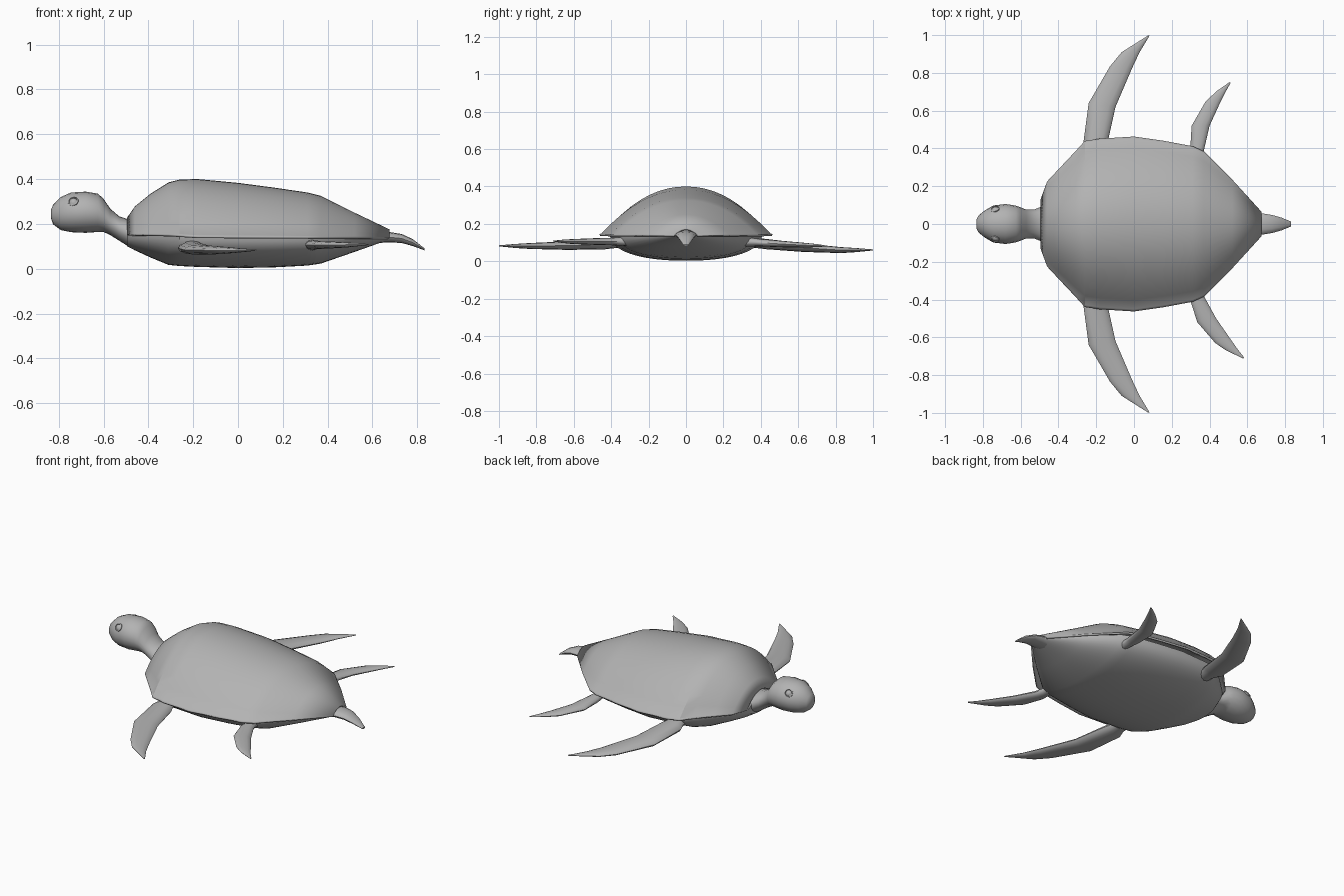
import bpy, bmesh, math
from mathutils import Vector

skin = bpy.data.materials.new("plain_grey")
skin.diffuse_color = (0.45, 0.45, 0.45, 1)


def make(name, rings, closed=True, caps=True, angle=30):
    """Skin a list of equal-length point rings into a mesh object."""
    bm = bmesh.new()
    rows = [[bm.verts.new(p) for p in r] for r in rings]
    n = len(rows[0])
    for a, b in zip(rows, rows[1:]):
        for i in range(n if closed else n - 1):
            j = (i + 1) % n
            bm.faces.new((a[i], a[j], b[j], b[i]))
    if caps:
        bm.faces.new(rows[0])
        bm.faces.new(rows[-1])
    bmesh.ops.recalc_face_normals(bm, faces=bm.faces)
    me = bpy.data.meshes.new(name)
    bm.to_mesh(me)
    bm.free()
    ob = bpy.data.objects.new(name, me)
    bpy.context.collection.objects.link(ob)
    me.materials.append(skin)
    bpy.ops.object.select_all(action='DESELECT')
    ob.select_set(True)
    bpy.context.view_layer.objects.active = ob
    bpy.ops.object.shade_smooth_by_angle(angle=math.radians(angle))
    return ob


def oval_rings(sections, n=20):
    """Ovals across x from (x, half width, low z, high z)."""
    return [[(x, w * math.cos(math.tau * i / n),
              (lo + hi) / 2 + (hi - lo) / 2 * math.sin(math.tau * i / n))
             for i in range(n)] for x, w, lo, hi in sections]


# Shared stations: x, half width, rim z, top z, belly z
stations = [(-0.495, 0.13, 0.155, 0.228, 0.100), (-0.46, 0.225, 0.157, 0.278, 0.082),
            (-0.39, 0.30, 0.158, 0.335, 0.050), (-0.31, 0.385, 0.157, 0.385, 0.017),
            (-0.26, 0.44, 0.155, 0.398, 0.012), (-0.18, 0.452, 0.150, 0.400, 0.008),
            (0.0, 0.463, 0.149, 0.383, 0.003), (0.16, 0.440, 0.148, 0.362, 0.006),
            (0.31, 0.412, 0.147, 0.340, 0.014), (0.37, 0.385, 0.146, 0.325, 0.023),
            (0.52, 0.235, 0.145, 0.250, 0.075), (0.675, 0.065, 0.142, 0.176, 0.130)]

# Domed upper shell with a small flat lip, given thickness
dome = []
for x, w, rim, top, _ in stations:
    row = [(x, -w, rim - 0.004)]
    for i in range(-9, 10):
        u = i / 9
        row.append((x, u * w * 0.975, rim + (top - rim) * (1 - abs(u) ** 2.1)))
    dome.append(row + [(x, w, rim - 0.004)])
shell = make("upper_shell", dome, closed=False, caps=False)
if sum((p.normal.z for p in shell.data.polygons)) < 0:
    shell.data.flip_normals()
thick = shell.modifiers.new("thickness", 'SOLIDIFY')
thick.thickness = 0.010
thick.offset = -1

# Rounded belly, with a low roof hidden below the shell
belly = []
for x, w, rim, top, low in stations:
    hw = w * 0.88
    ring = []
    for i in range(25):
        a = math.pi * i / 24
        c, s = math.cos(a), math.sin(a)
        ring.append((x, hw * math.copysign(abs(c) ** 0.9, c), rim - (rim - low) * s ** 0.85))
    for u in (-0.6, 0, 0.6):
        ring.append((x, hw * u, rim + (top - rim) * (0.35 if u else 0.6)))
    belly.append(ring)
make("belly", belly)

# Head and neck
make("head_and_neck", oval_rings([
    (-0.835, 0.020, 0.228, 0.262), (-0.825, 0.043, 0.198, 0.285),
    (-0.79, 0.072, 0.172, 0.320), (-0.745, 0.098, 0.163, 0.340),
    (-0.68, 0.106, 0.160, 0.344), (-0.625, 0.097, 0.164, 0.335),
    (-0.60, 0.088, 0.164, 0.312), (-0.57, 0.076, 0.150, 0.268),
    (-0.53, 0.076, 0.125, 0.234), (-0.49, 0.092, 0.100, 0.220),
    (-0.40, 0.11, 0.08, 0.215)]), angle=45)

# Curved tail
make("tail", oval_rings([
    (0.62, 0.060, 0.115, 0.163), (0.68, 0.056, 0.117, 0.163), (0.73, 0.048, 0.115, 0.155),
    (0.78, 0.034, 0.101, 0.132), (0.832, 0.013, 0.082, 0.091)], 12), angle=45)

# Eyes: round bump inside a shallow rim
for side, label in ((1, "left"), (-1, "right")):
    out = Vector((-0.25, 0.75 * side, 0.55)).normalized()
    e1 = out.cross(Vector((0, 0, 1))).normalized()
    e2 = out.cross(e1)
    mid = Vector((-0.735, 0.079 * side, 0.300))
    profile = [(0.024, -0.012), (0.024, 0.003), (0.019, 0.006), (0.017, 0.001),
               (0.012, 0.006), (0.004, 0.009)]
    make(label + "_eye", [[mid + out * h + (e1 * math.cos(math.tau * k / 16)
                           + e2 * math.sin(math.tau * k / 16)) * r for k in range(16)]
                          for r, h in profile], angle=40)


def flipper(name, rows, side):
    """Lens-shaped blade; rows: leading x, y, trailing x, y, middle z, thickness."""
    rings = []
    for lx, ly, tx, ty, z, t in rows:
        a, b = Vector((lx, ly * side, z)), Vector((tx, ty * side, z))
        ring = []
        for k in range(12):
            ang = math.tau * k / 12
            p = a.lerp(b, 0.5 - 0.5 * math.cos(ang))
            p.z += t / 2 * math.sin(ang)
            ring.append(p)
        rings.append(ring)
    make(name, rings, angle=45)


# Front flippers: narrow joint, then a swept blade, set slightly lower on the left
for side, label, drop in ((1, "left", 0.022), (-1, "right", 0.0)):
    flipper("front_flipper_" + label, [
        (-0.25, 0.30, -0.16, 0.30, 0.102, 0.06), (-0.25, 0.38, -0.16, 0.38, 0.098, 0.055),
        (-0.268, 0.43, -0.14, 0.43, 0.092, 0.055), (-0.24, 0.64, -0.098, 0.62, 0.084 - drop / 2, 0.046),
        (-0.127, 0.835, -0.01, 0.825, 0.082 - drop, 0.032),
        (-0.065, 0.91, 0.03, 0.91, 0.082 - drop, 0.022),
        (0.076, 0.999, 0.082, 0.997, 0.083 - drop, 0.006)], side)

# Rear flippers: the two sides are posed differently
flipper("rear_flipper_left", [
    (0.305, 0.27, 0.36, 0.27, 0.105, 0.05), (0.305, 0.35, 0.36, 0.35, 0.103, 0.045),
    (0.298, 0.40, 0.37, 0.39, 0.100, 0.040), (0.305, 0.52, 0.40, 0.52, 0.092, 0.034),
    (0.38, 0.65, 0.455, 0.64, 0.086, 0.024), (0.44, 0.705, 0.485, 0.70, 0.084, 0.016),
    (0.507, 0.752, 0.512, 0.748, 0.082, 0.005)], 1)
flipper("rear_flipper_right", [
    (0.305, 0.27, 0.36, 0.27, 0.105, 0.05), (0.30, 0.35, 0.36, 0.35, 0.106, 0.045),
    (0.30, 0.41, 0.375, 0.39, 0.106, 0.040), (0.335, 0.52, 0.435, 0.50, 0.106, 0.034),
    (0.43, 0.63, 0.515, 0.615, 0.106, 0.024), (0.485, 0.668, 0.55, 0.665, 0.107, 0.016),
    (0.578, 0.712, 0.583, 0.706, 0.108, 0.005)], -1)
